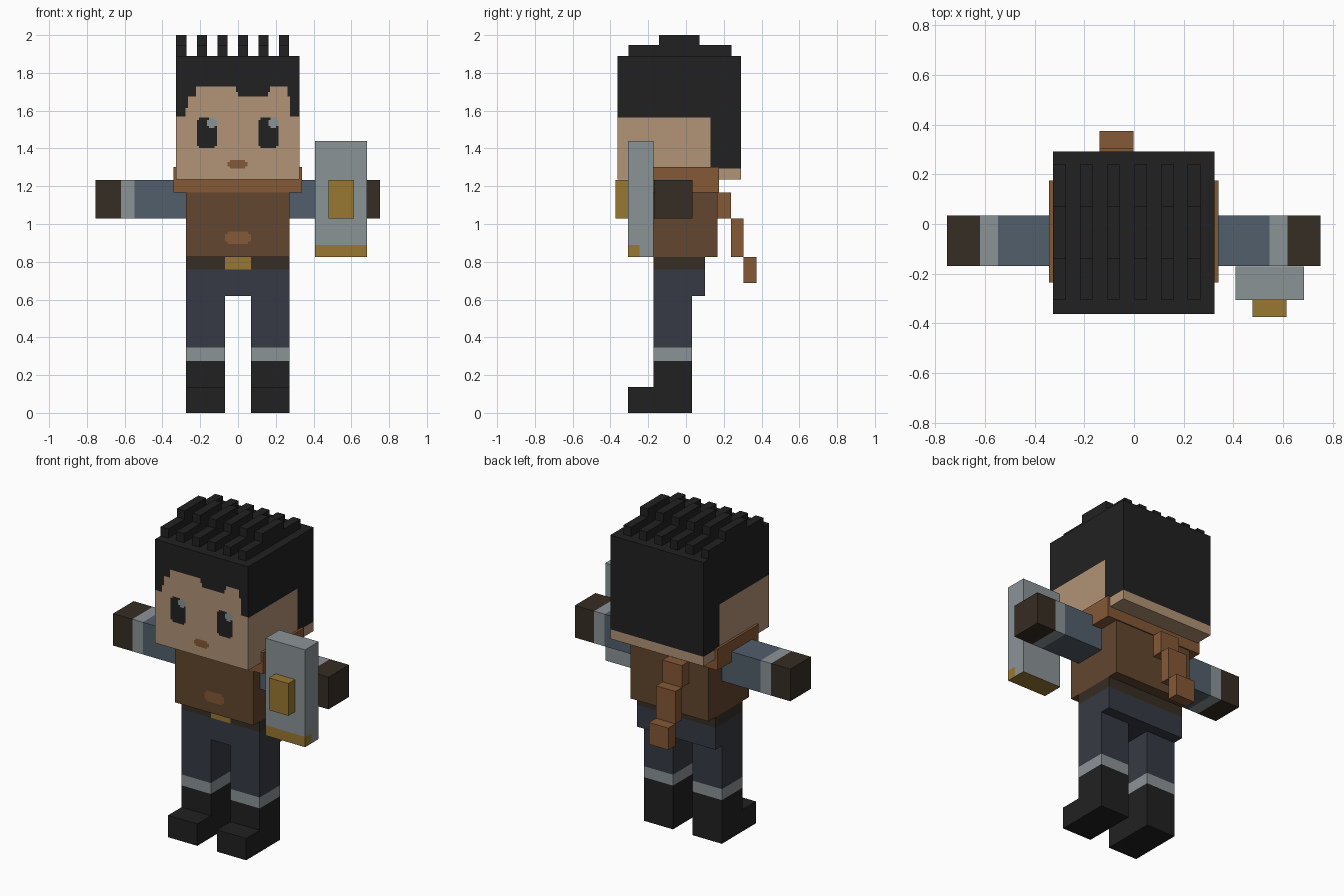
import bpy, bmesh
from mathutils import Vector

if "Cube" in bpy.data.objects:
    bpy.data.objects.remove(bpy.data.objects["Cube"])


def lin(c):
    c /= 255
    return c / 12.92 if c <= 0.04045 else ((c + 0.055) / 1.055) ** 2.4


COLOURS = {
    "black": (33, 33, 34), "skin": (178, 147, 118), "scarf_brown": (133, 88, 54),
    "leather": (98, 70, 46), "trouser_navy": (54, 58, 67), "sleeve_blue": (82, 94, 107),
    "light_grey": (139, 147, 150), "gold": (152, 120, 50), "dark_brown": (54, 45, 35),
}
MATS = {}
for key, rgb in COLOURS.items():
    MATS[key] = bpy.data.materials.new(key)
    MATS[key].diffuse_color = (*[lin(v) for v in rgb], 1)


def box(name, x, y, z, colour, cuts=(), paint=None):
    """Box from ranges; cuts are (axis, values) slices, paint(centre, normal) picks a colour."""
    bm = bmesh.new()
    bmesh.ops.create_cube(bm, size=1)
    for v in bm.verts:
        v.co = Vector([(r[0] + r[1]) / 2 + c * (r[1] - r[0]) for c, r in zip(v.co, (x, y, z))])
    for axis, values in cuts:
        normal = Vector([float(i == axis) for i in range(3)])
        for val in values:
            bmesh.ops.bisect_plane(bm, geom=bm.verts[:] + bm.edges[:] + bm.faces[:],
                                   dist=1e-5, plane_co=normal * val, plane_no=normal)
    bm.normal_update()
    names = [colour]
    if paint:
        for f in bm.faces:
            c = paint(f.calc_center_median(), f.normal) or colour
            if c not in names:
                names.append(c)
            f.material_index = names.index(c)
    me = bpy.data.meshes.new(name)
    bm.to_mesh(me)
    bm.free()
    for n in names:
        me.materials.append(MATS[n])
    ob = bpy.data.objects.new(name, me)
    bpy.context.collection.objects.link(ob)
    return ob


def inside(c, x0, x1, z0, z1, cut=0.0):
    """Point in a rectangle on the front, with its corners stepped off by cut."""
    if not (x0 < c.x < x1 and z0 < c.z < z1):
        return False
    return not ((c.x < x0 + cut or c.x > x1 - cut) and (c.z < z0 + cut or c.z > z1 - cut))


# Head with hair, eyes and mouth as cut faces
HAIRLINE = [(-0.277, 1.57), (-0.265, 1.615), (-0.222, 1.675), (-0.01, 1.727), (0.0, 1.70),
            (0.16, 1.675), (0.17, 1.70), (0.262, 1.727), (0.275, 1.675), (1, 1.57)]
EYES = [(-0.218, -0.112), (0.108, 0.214)]
MOUTH = (-0.055, 0.05, 1.293, 1.34)


def paint_head(c, n):
    if n.z > 0.5:
        return "black"
    if n.z < -0.5:
        return "skin"
    if n.y > 0.5:
        return "black" if c.z > 1.295 else "skin"
    if abs(n.x) > 0.5:
        return "black" if c.z > (1.295 if c.y > 0.13 else 1.565) else "skin"
    if c.z > next(h for x, h in HAIRLINE if c.x < x):
        return "black"
    for x0, x1 in EYES:
        if inside(c, x0 + 0.053, x1, 1.508, 1.563, 0.012):
            return "light_grey"
        if inside(c, x0, x1, 1.402, 1.563, 0.012):
            return "black"
    if inside(c, *MOUTH, 0.012):
        return "scarf_brown"
    return "skin"


xs = [h[0] for h in HAIRLINE[:-1]] + [-0.055, -0.043, 0.038, 0.05]
for a, b in EYES:
    xs += [a, a + 0.012, a + 0.053, a + 0.065, b - 0.012, b]
zs = [1.293, 1.295, 1.305, 1.328, 1.34, 1.402, 1.414, 1.508, 1.52, 1.551, 1.563, 1.565,
      1.57, 1.615, 1.675, 1.70, 1.727]
box("head", (-0.327, 0.325), (-0.362, 0.292), (1.235, 1.89), "skin",
    [(0, xs), (1, [0.13]), (2, zs)], paint_head)

# Rows of hair ridges, each with a higher middle
for i in range(6):
    x = -0.327 + i * 0.1087
    box("hair_ridge_low", (x, x + 0.054), (-0.305, 0.24), (1.88, 1.947), "black")
    box("hair_ridge_high", (x, x + 0.054), (-0.142, 0.072), (1.94, 2.0), "black")

# Scarf and its stepped tail
box("scarf", (-0.342, 0.34), (-0.236, 0.175), (1.168, 1.303), "scarf_brown")
for y0, y1, z0, z1 in [(0.165, 0.238, 1.03, 1.168), (0.238, 0.304, 0.825, 1.03),
                       (0.304, 0.374, 0.687, 0.825)]:
    box("scarf_tail", (-0.138, -0.003), (y0, y1), (z0, z1), "scarf_brown")

# Torso with a rounded patch on the front
PATCH = (-0.07, 0.068, 0.893, 0.96)
box("torso", (-0.275, 0.272), (-0.236, 0.168), (0.825, 1.175), "leather",
    [(0, [-0.07, -0.056, 0.054, 0.068]), (2, [0.893, 0.907, 0.946, 0.96])],
    lambda c, n: "scarf_brown" if n.y < -0.5 and inside(c, *PATCH, 0.014) else None)

# Belt with buckle, and hips
box("belt", (-0.275, 0.272), (-0.172, 0.1), (0.758, 0.825), "dark_brown", [(0, [-0.07, 0.068])],
    lambda c, n: "gold" if n.y < -0.5 and abs(c.x) < 0.06 else None)
box("hips", (-0.275, 0.272), (-0.172, 0.1), (0.62, 0.758), "trouser_navy")

# Mirrored legs and arms
for s, side in ((-1, "left"), (1, "right")):
    def span(a, b):
        return tuple(sorted((s * a - 0.001, s * b - 0.001)))
    leg = span(0.069, 0.273)
    box(side + "_leg", leg, (-0.172, 0.033), (0.345, 0.62), "trouser_navy")
    box(side + "_leg_band", leg, (-0.172, 0.033), (0.276, 0.345), "light_grey")
    box(side + "_boot", leg, (-0.172, 0.033), (0.138, 0.276), "black")
    box(side + "_foot", leg, (-0.307, 0.033), (0, 0.138), "black")
    arm_y, arm_z = (-0.17, 0.035), (1.03, 1.233)
    box(side + "_sleeve", span(0.265, 0.546), arm_y, arm_z, "sleeve_blue")
    box(side + "_cuff", span(0.546, 0.619), arm_y, arm_z, "light_grey")
    box(side + "_hand", span(0.619, 0.753), arm_y, arm_z, "dark_brown")


# Shield with a gold lower rim and a raised boss
def paint_shield(c, n):
    if n.z < -0.5:
        return "gold"
    if c.z < 0.89 and n.y < 0.5 and (n.y < -0.5 or c.y < -0.245):
        return "gold"


box("shield", (0.408, 0.684), (-0.307, -0.171), (0.825, 1.44), "light_grey",
    [(1, [-0.245]), (2, [0.89])], paint_shield)
box("shield_boss", (0.478, 0.614), (-0.374, -0.307), (1.03, 1.234), "gold")

for m in bpy.data.materials:
    if m.users and not m.is_grease_pencil:
        m.use_nodes = True
        m.node_tree.nodes["Principled BSDF"].inputs["Base Color"].default_value = m.diffuse_color
